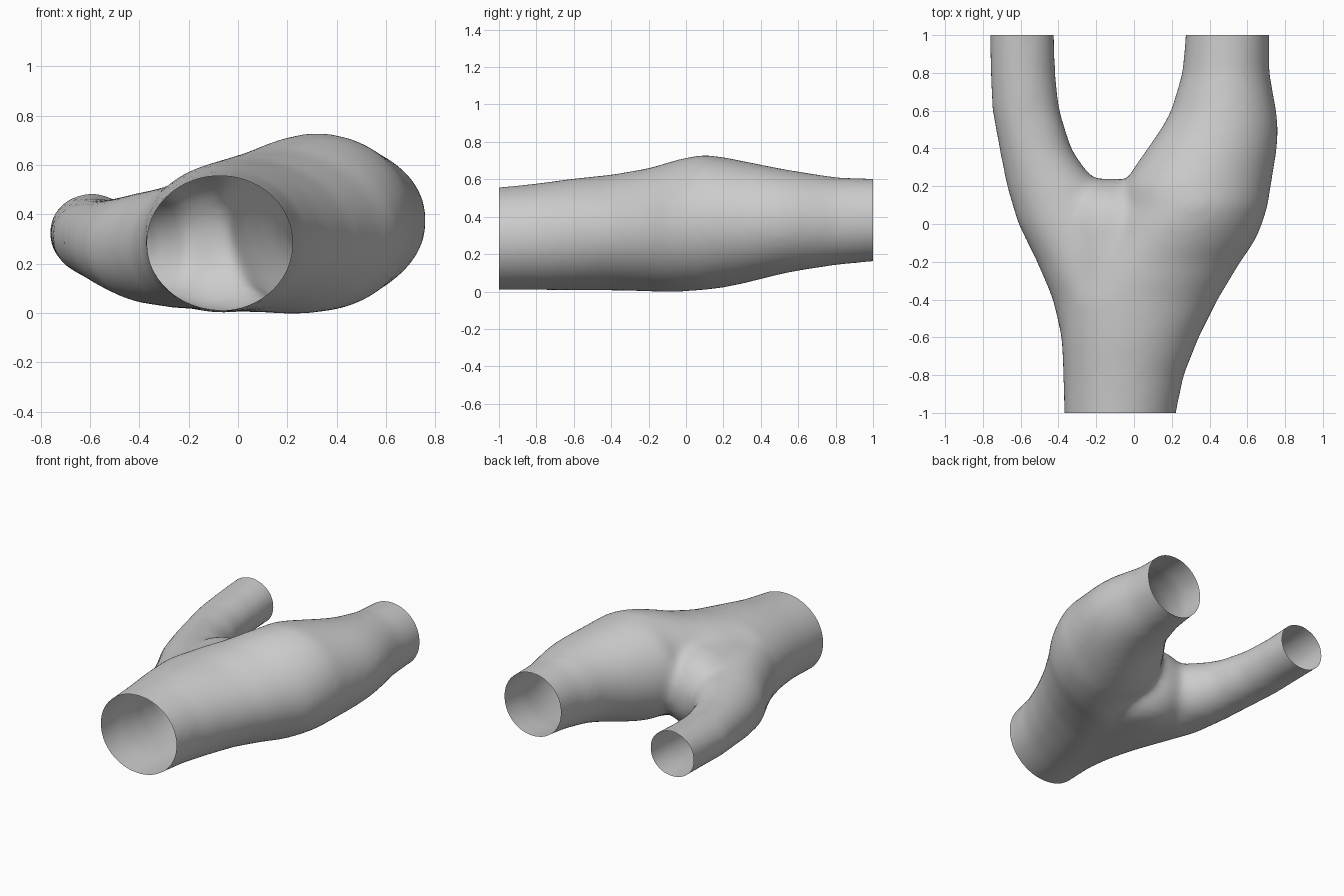
import bpy, bmesh, math

cube = bpy.data.objects.get("Cube")
if cube:
    bpy.data.objects.remove(cube)

SEGMENTS = 48

# Cross-sections along the length: y, x min, x max, z min, z max
WIDE_BRANCH = [
    (-1.1, -.372, .21, .007, .553), (-1, -.372, .223, .007, .558),
    (-.8, -.375, .265, .007, .578), (-.6, -.385, .345, .005, .605),
    (-.4, -.39, .445, .005, .625), (-.2, -.28, .565, 0, .66),
    (-.1, -.19, .635, -.005, .69), (0, -.12, .68, 0, .718),
    (.1, -.06, .71, .007, .732), (.2, -.06, .725, .02, .72),
    (.3, .0, .742, .04, .7), (.4, .07, .758, .065, .68),
    (.5, .14, .765, .09, .66), (.6, .195, .755, .11, .643),
    (.8, .255, .718, .14, .612), (1, .272, .718, .16, .605),
    (1.1, .272, .718, .16, .605),
]
NARROW_BRANCH = [
    (-.8, -.37, .2, .02, .55), (-.6, -.385, .15, .015, .55),
    (-.4, -.43, .08, .015, .53), (-.2, -.515, .02, .02, .515),
    (0, -.615, -.06, .035, .495), (.2, -.675, -.17, .075, .475),
    (.3, -.695, -.265, .1, .465), (.4, -.715, -.33, .12, .46),
    (.6, -.752, -.392, .145, .462), (.8, -.762, -.416, .16, .472),
    (1, -.766, -.42, .165, .486), (1.1, -.766, -.42, .165, .486),
]
# Fills the valley between the branches and rounds the fork
FORK_WEB = [
    (-.6, -.35, .25, .015, .57), (-.2, -.42, .3, 0, .575),
    (0, -.42, .25, .005, .565), (.1, -.39, .15, .03, .535),
    (.17, -.33, .07, .085, .48), (.21, -.26, .0, .14, .42),
    (.24, -.19, -.07, .21, .35),
]


def loft(bm, sections):
    """Closed tube of ellipses lying across the y axis."""
    rings = []
    for y, x0, x1, z0, z1 in sections:
        ring = []
        for i in range(SEGMENTS):
            a = math.tau * i / SEGMENTS
            x = (x0 + x1) / 2 + (x1 - x0) / 2 * math.cos(a)
            z = (z0 + z1) / 2 + (z1 - z0) / 2 * math.sin(a)
            ring.append(bm.verts.new((x, y, z)))
        rings.append(ring)
    for near, far in zip(rings, rings[1:]):
        for i in range(SEGMENTS):
            j = (i + 1) % SEGMENTS
            bm.faces.new((near[i], far[i], far[j], near[j]))
    bm.faces.new(rings[0])
    bm.faces.new(reversed(rings[-1]))


# Overlapping solids
bm = bmesh.new()
for sections in (WIDE_BRANCH, NARROW_BRANCH, FORK_WEB):
    loft(bm, sections)
bmesh.ops.recalc_face_normals(bm, faces=bm.faces)
mesh = bpy.data.meshes.new("solid_tubes")
bm.to_mesh(mesh)
bm.free()
tube = bpy.data.objects.new("forked_tube", mesh)
bpy.context.collection.objects.link(tube)

# Fuse into one skin and soften the joins
remesh = tube.modifiers.new("fuse", "REMESH")
remesh.mode = "VOXEL"
remesh.voxel_size = 0.022
smooth = tube.modifiers.new("soften", "SMOOTH")
smooth.factor = 0.5
smooth.iterations = 24
depsgraph = bpy.context.evaluated_depsgraph_get()
skin = bpy.data.meshes.new_from_object(tube.evaluated_get(depsgraph))
tube.modifiers.clear()

# Slice the three ends open
bm = bmesh.new()
bm.from_mesh(skin)
for side in (-1, 1):
    bmesh.ops.bisect_plane(bm, geom=bm.verts[:] + bm.edges[:] + bm.faces[:],
                           plane_co=(0, side, 0), plane_no=(0, side, 0),
                           clear_outer=True)
for face in bm.faces:
    face.smooth = True
bm.to_mesh(skin)
bm.free()
tube.data = skin
bpy.data.meshes.remove(mesh)
skin.name = "forked_tube"

# Plain grey
grey = bpy.data.materials.new("light_grey")
grey.use_nodes = True
colour = (0.6, 0.6, 0.6, 1)
grey.diffuse_color = colour
grey.node_tree.nodes["Principled BSDF"].inputs["Base Color"].default_value = colour
skin.materials.clear()
skin.materials.append(grey)
